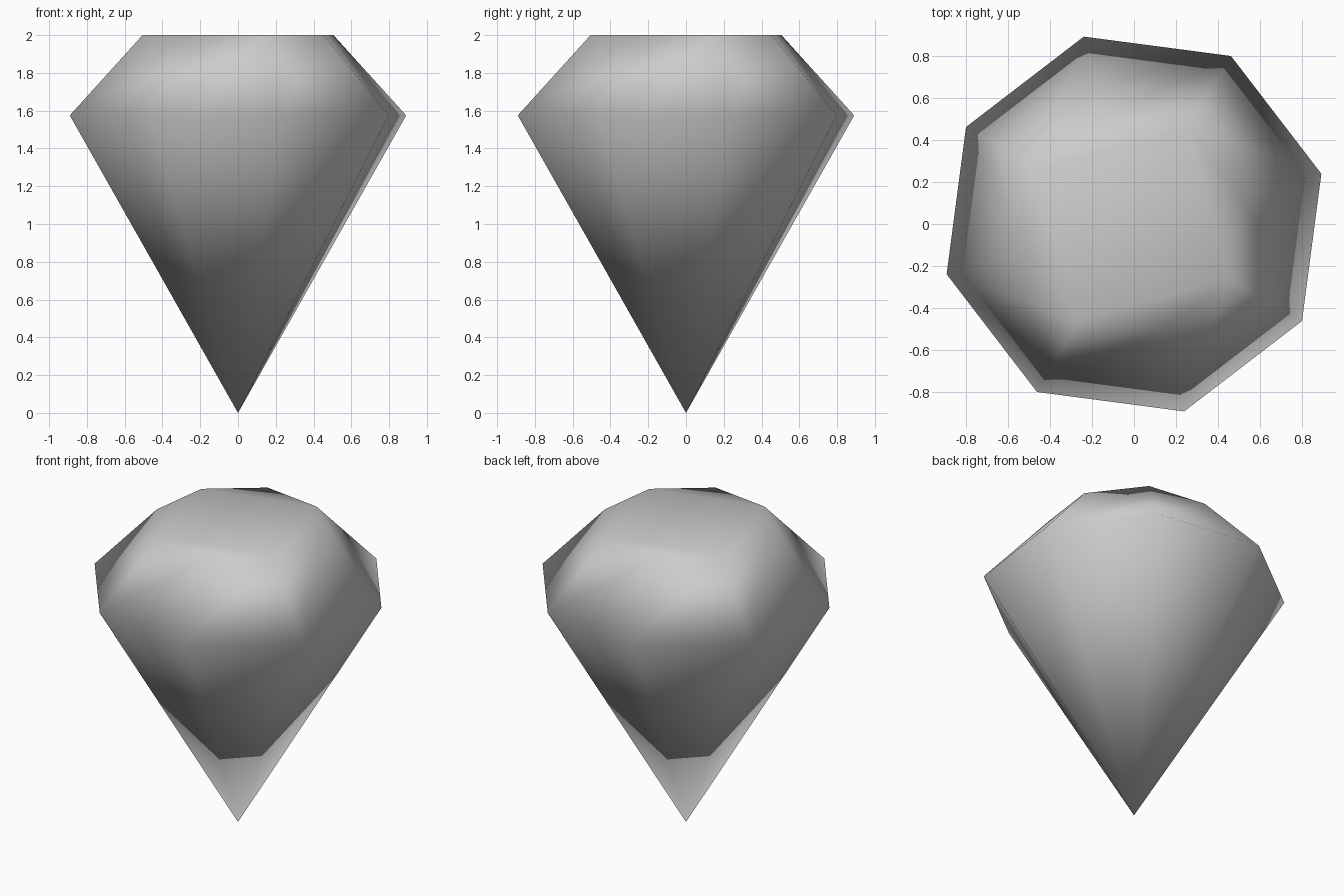
import bpy
import bmesh
from math import cos, sin, radians, tau

cube = bpy.data.objects.get("Cube")
if cube:
    bpy.data.objects.remove(cube, do_unlink=True)

SIDES = 8
TURN = radians(15)

stone = bpy.data.materials.new("mid grey stone")
stone.use_nodes = True
grey = (0.6, 0.6, 0.6, 1.0)
stone.diffuse_color = grey
stone.node_tree.nodes["Principled BSDF"].inputs["Base Color"].default_value = grey

bm = bmesh.new()


def ring(radius, z):
    """One octagonal ring of vertices."""
    angles = [TURN + tau * i / SIDES for i in range(SIDES)]
    return [bm.verts.new((radius * cos(a), radius * sin(a), z)) for a in angles]


# Flat table, widest girdle and bottom point
table = ring(0.523, 2.0)
girdle = ring(0.922, 1.575)
tip = bm.verts.new((0, 0, 0))

# Table: a square with a triangle on each side
bm.faces.new(table[1::2])
for i in range(0, SIDES, 2):
    bm.faces.new((table[i - 1], table[i], table[i + 1]))

for i in range(SIDES):
    j = (i + 1) % SIDES
    # Crown facet, split from the girdle up to the next table corner
    bm.faces.new((girdle[i], girdle[j], table[j]))
    bm.faces.new((girdle[i], table[j], table[i]))
    # Long lower facet
    bm.faces.new((tip, girdle[j], girdle[i]))

bmesh.ops.recalc_face_normals(bm, faces=bm.faces)
for face in bm.faces:
    face.smooth = True  # shading flows across every facet

mesh = bpy.data.meshes.new("cut_gem")
bm.to_mesh(mesh)
bm.free()
mesh.materials.append(stone)
gem = bpy.data.objects.new("cut_gem", mesh)
bpy.context.collection.objects.link(gem)

# Larger facets pull the smooth shading towards themselves
shading = gem.modifiers.new("area shading", "WEIGHTED_NORMAL")
shading.mode = "FACE_AREA"
shading.weight = 50
